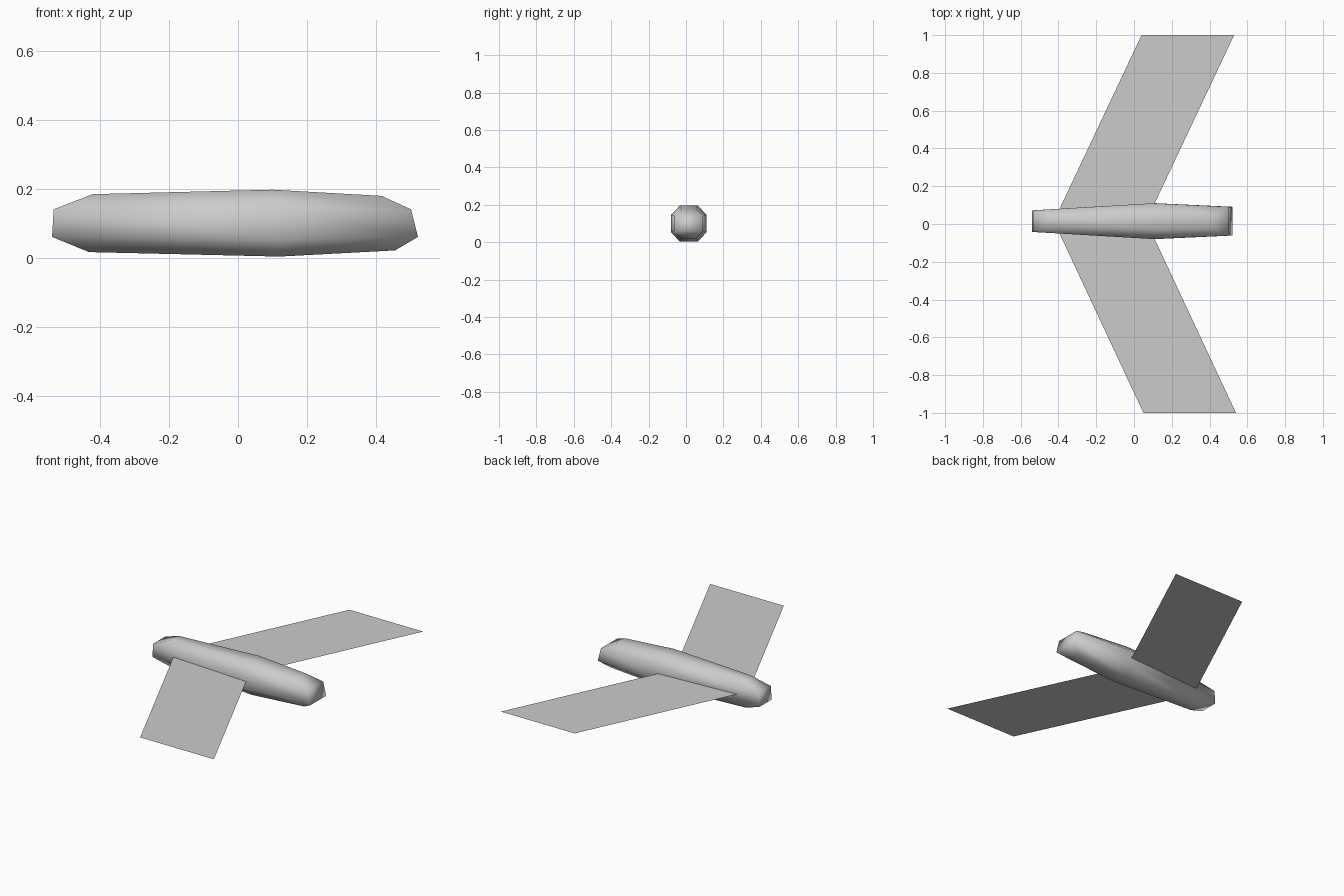
import bpy

cube = bpy.data.objects.get("Cube")
if cube:
    bpy.data.objects.remove(cube, do_unlink=True)

GREY = (0.6, 0.6, 0.6, 1.0)
mat = bpy.data.materials.new("plain grey")
mat.use_nodes = True
mat.diffuse_color = GREY
mat.node_tree.nodes["Principled BSDF"].inputs["Base Color"].default_value = GREY


def add_part(name, verts, faces, smooth=False):
    mesh = bpy.data.meshes.new(name)
    mesh.from_pydata(verts, [], faces)
    mesh.materials.append(mat)
    for face in mesh.polygons:
        face.use_smooth = smooth
    mesh.update()
    obj = bpy.data.objects.new(name, mesh)
    bpy.context.collection.objects.link(obj)
    return obj


MID_Y, MID_Z = 0.015, 0.1


def ring(x_side, x_top, half_y, half_z, flat_y, flat_z, lean):
    """Octagon section, slightly leaning; its sides and its top can sit at different x."""
    outline = [(half_y, -flat_z), (half_y, flat_z), (flat_y, half_z), (-flat_y, half_z),
               (-half_y, flat_z), (-half_y, -flat_z), (-flat_y, -half_z), (flat_y, -half_z)]
    return [((x_side if abs(y) == half_y else x_top) - lean * z, MID_Y + y, MID_Z + z)
            for y, z in outline]


# Fuselage: three eight-sided sections, with wedge-shaped ends
rings = [ring(-0.537, -0.427, 0.057, 0.084, 0.03, 0.04, -0.06),
         ring(0.11, 0.11, 0.095, 0.097, 0.047, 0.047, 0.1),
         ring(0.512, 0.436, 0.076, 0.079, 0.038, 0.04, 0.25)]
verts = [v for r in rings for v in r]
faces = []
for k in (0, 8):
    for i in range(8):
        j = (i + 1) % 8
        faces.append((k + i, k + j, k + 8 + j, k + 8 + i))
for k, flip in ((0, True), (16, False)):
    for cap in ((0, 1, 4, 5), (1, 2, 3, 4), (5, 6, 7, 0)):
        loop = [k + i for i in cap]
        faces.append(loop[::-1] if flip else loop)
add_part("fuselage", verts, faces, smooth=True)

# Swept wings: thin sheets running into the middle of the fuselage
for name, side, shift in (("left_right_wing_back", 1, 0.0), ("left_right_wing_front", -1, 0.01)):
    wing = [(-0.425, MID_Y, MID_Z), (0.065, MID_Y, MID_Z),
            (0.53 + shift, side, MID_Z), (0.04 + shift, side, MID_Z)]
    order = (0, 1, 2, 3) if side > 0 else (3, 2, 1, 0)
    add_part("back_wing" if side > 0 else "front_wing", wing, [order])
